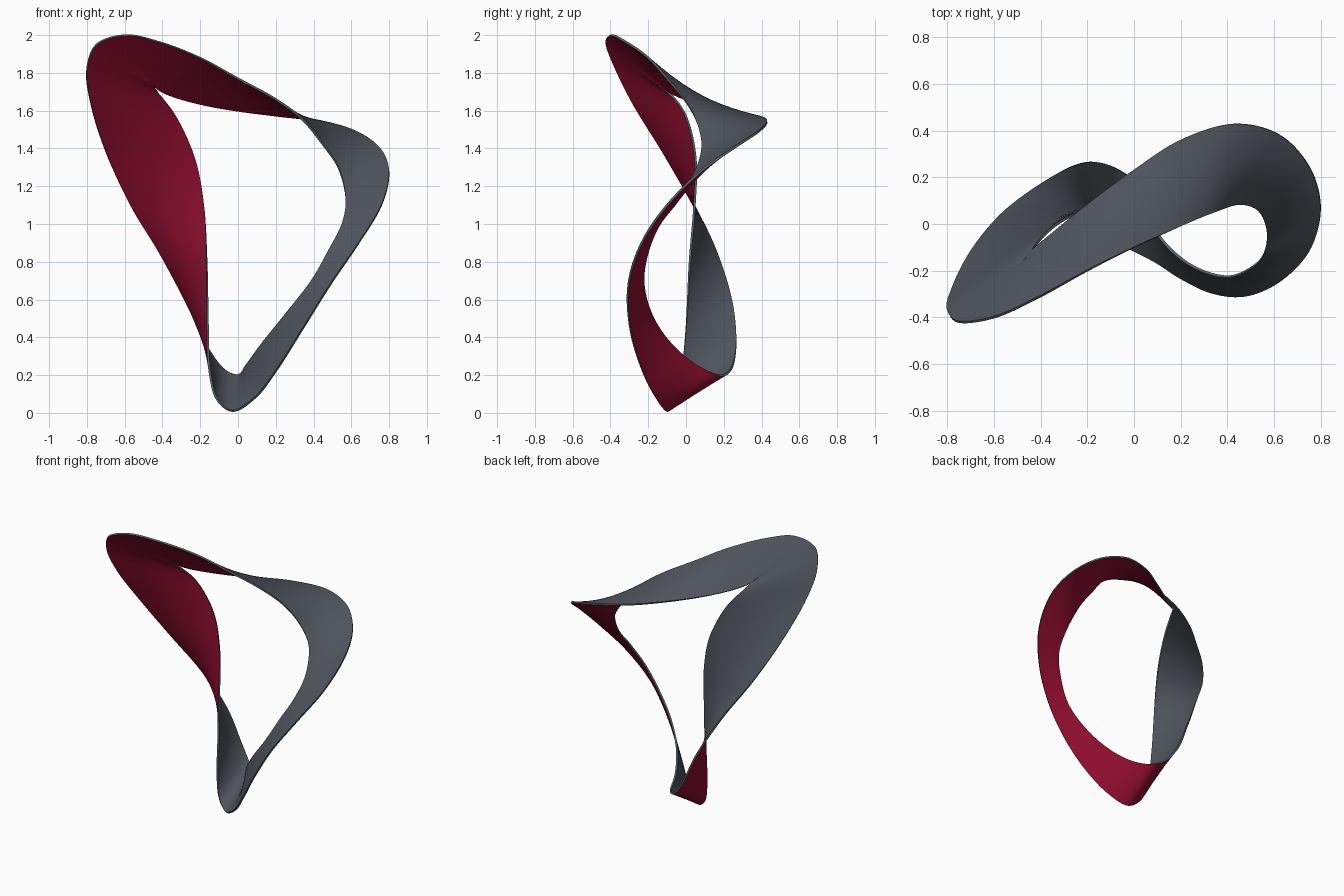
import bpy
from mathutils import Vector

if "Cube" in bpy.data.objects:
    bpy.data.objects.remove(bpy.data.objects["Cube"])

# Two closed rails of the twisted band, matched point for point
RAIL_A = [(-.75, -.42, 1.95), (-.60, -.40, 2.0), (-.42, -.32, 1.965), (-.20, -.20, 1.88),
          (0, -.10, 1.77), (.20, -.01, 1.66), (.34, .05, 1.555), (.45, .085, 1.42),
          (.53, .06, 1.30), (.57, -.04, 1.13), (.55, -.14, 1.0), (.48, -.20, .86),
          (.39, -.225, .70), (.25, -.18, .52), (.13, -.08, .37), (.05, .05, .26),
          (0, .18, .20), (-.07, .235, .225), (-.16, .265, .34), (-.26, .25, .56),
          (-.41, .165, .84), (-.57, .04, 1.10), (-.70, -.12, 1.38), (-.78, -.28, 1.64),
          (-.80, -.37, 1.82)]
RAIL_B = [(-.45, -.14, 1.735), (-.43, -.11, 1.715), (-.36, -.05, 1.68), (-.20, .08, 1.635),
          (0, .23, 1.60), (.20, .36, 1.575), (.43, .43, 1.545), (.62, .385, 1.49),
          (.75, .25, 1.40), (.80, .08, 1.28), (.76, -.10, 1.10), (.64, -.235, .90),
          (.49, -.305, .68), (.34, -.295, .44), (.20, -.23, .22), (.09, -.16, .08),
          (-.03, -.10, .01), (-.11, -.06, .07), (-.15, -.025, .22), (-.16, 0, .45),
          (-.165, .02, .80), (-.18, .045, 1.10), (-.23, .05, 1.35), (-.33, 0, 1.57),
          (-.41, -.075, 1.68)]
STEPS, ACROSS = 8, 10


def smooth_loop(points):
    """Closed curve through the points, with spacing-aware tangents."""
    pts = [Vector(p) for p in points]
    n = len(pts)
    out = []
    for i in range(n):
        p0, p1, p2, p3 = (pts[(i + k) % n] for k in (-1, 0, 1, 2))
        d0, d1, d2 = ((b - a).length ** 0.5 for a, b in ((p0, p1), (p1, p2), (p2, p3)))
        m1 = ((p1 - p0) / d0 - (p2 - p0) / (d0 + d1) + (p2 - p1) / d1) * d1
        m2 = ((p2 - p1) / d1 - (p3 - p1) / (d1 + d2) + (p3 - p2) / d2) * d1
        for s in range(STEPS):
            t = s / STEPS
            out.append(p1 * (2*t**3 - 3*t**2 + 1) + m1 * (t**3 - 2*t**2 + t)
                       + p2 * (3*t**2 - 2*t**3) + m2 * (t**3 - t**2))
    return out


def material(name, rgb):
    m = bpy.data.materials.new(name)
    m.diffuse_color = (*rgb, 1)
    m.use_nodes = True
    m.node_tree.nodes["Principled BSDF"].inputs["Base Color"].default_value = m.diffuse_color
    return m


# Band surface stretched between the rails
rail_a, rail_b = smooth_loop(RAIL_A), smooth_loop(RAIL_B)
n, w = len(rail_a), ACROSS + 1
verts = [a.lerp(b, j / ACROSS) for a, b in zip(rail_a, rail_b) for j in range(w)]
faces = [(i * w + j, (i + 1) % n * w + j, (i + 1) % n * w + j + 1, i * w + j + 1)
         for i in range(n) for j in range(ACROSS)]
mesh = bpy.data.meshes.new("twisted_band")
mesh.from_pydata(verts, [], faces)
band = bpy.data.objects.new("twisted_band", mesh)
bpy.context.collection.objects.link(band)

# Grey face, red reverse, pale rim
for m in (material("slate_grey", (.075, .085, .105)),
          material("crimson", (.27, .004, .027)),
          material("rim_grey", (.09, .13, .145))):
    mesh.materials.append(m)
solid = band.modifiers.new("thickness", "SOLIDIFY")
solid.thickness = 0.012
solid.offset = 0
solid.material_offset = 1
solid.material_offset_rim = 2

bpy.context.view_layer.objects.active = band
band.select_set(True)
bpy.ops.object.modifier_apply(modifier=solid.name)
bpy.ops.object.shade_smooth_by_angle()
